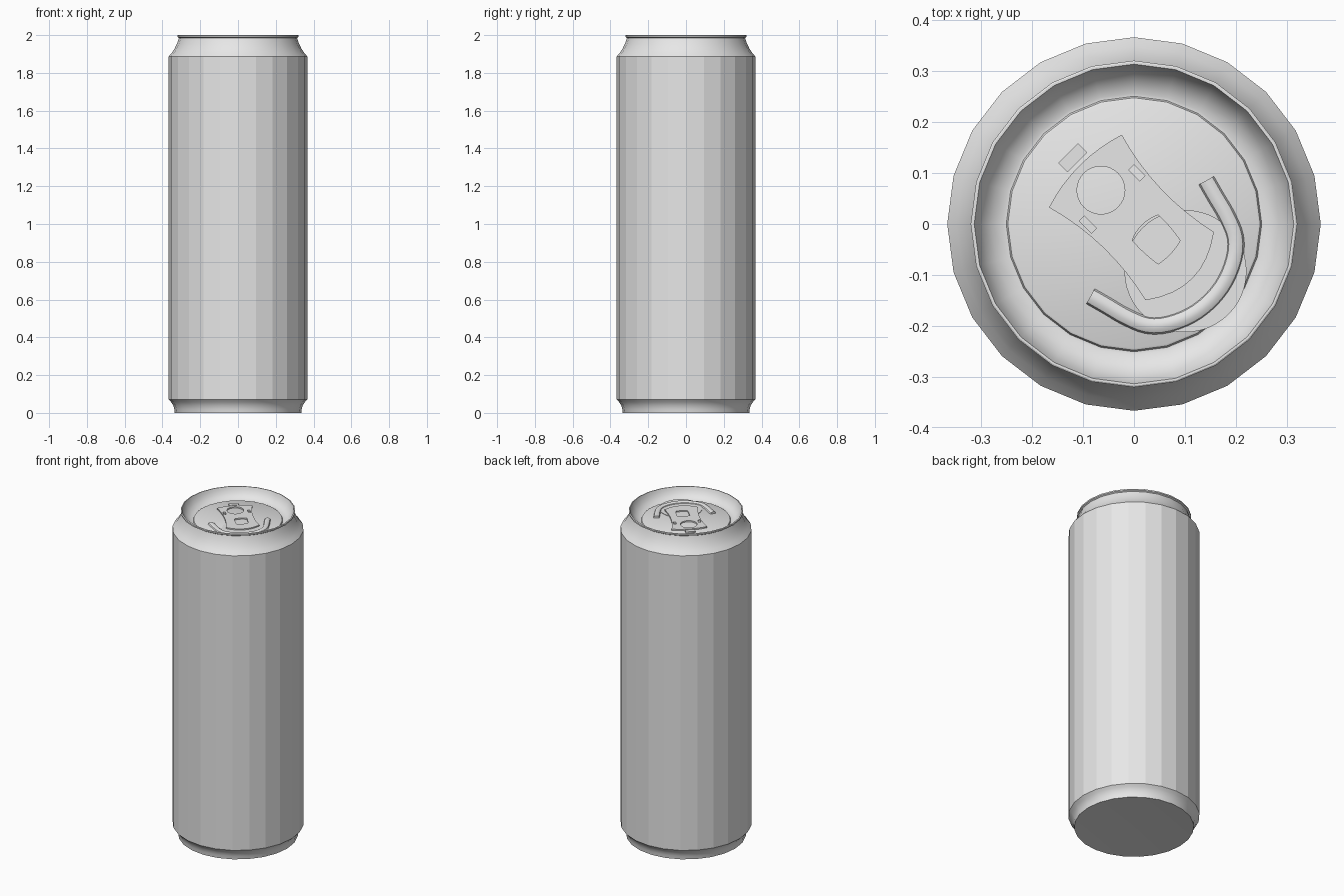
import bpy, bmesh, math
from mathutils import Matrix, Vector

if "Cube" in bpy.data.objects:
    bpy.data.objects.remove(bpy.data.objects["Cube"], do_unlink=True)

SIDES = 24
PANEL_Z = 1.945

metal = bpy.data.materials.new("plain_grey_metal")
metal.use_nodes = True
metal.diffuse_color = (0.8, 0.8, 0.8, 1)
metal.node_tree.nodes["Principled BSDF"].inputs["Base Color"].default_value = (0.8, 0.8, 0.8, 1)

# Opener parts use a frame whose +x points to the drinking mouth
TURN = Matrix.Rotation(math.radians(-45), 4, "Z")


def add_mesh(name, mesh, smooth=False):
    obj = bpy.data.objects.new(name, mesh)
    bpy.context.collection.objects.link(obj)
    mesh.materials.clear()
    mesh.materials.append(metal)
    if smooth:
        bpy.ops.object.select_all(action="DESELECT")
        obj.select_set(True)
        bpy.context.view_layer.objects.active = obj
        bpy.ops.object.shade_smooth_by_angle(angle=math.radians(32))
    return obj


def lathe(name, profile, smooth=True):
    """Spin (radius, height) points around z; listed from the outside bottom up."""
    bm = bmesh.new()
    verts = [bm.verts.new((r, 0, z)) for r, z in profile]
    edges = [bm.edges.new(pair) for pair in zip(verts, verts[1:])]
    bmesh.ops.spin(bm, geom=verts + edges, cent=(0, 0, 0), axis=(0, 0, 1),
                   angle=math.tau, steps=SIDES, use_duplicate=False)
    bmesh.ops.remove_doubles(bm, verts=bm.verts, dist=0.0005)
    bmesh.ops.recalc_face_normals(bm, faces=bm.faces)
    # Open shells: the outermost face must point away from the axis
    outer = max(bm.faces, key=lambda f: f.calc_center_median().xy.length)
    if outer.normal.xy.dot(outer.calc_center_median().xy) < 0:
        bmesh.ops.reverse_faces(bm, faces=bm.faces)
    mesh = bpy.data.meshes.new(name)
    bm.to_mesh(mesh)
    bm.free()
    return add_mesh(name, mesh, smooth)


def curve_to_mesh(name, curve, matrix, smooth=False):
    temp = bpy.data.objects.new("temp_curve", curve)
    bpy.context.collection.objects.link(temp)
    depsgraph = bpy.context.evaluated_depsgraph_get()
    mesh = bpy.data.meshes.new_from_object(temp.evaluated_get(depsgraph))
    bpy.data.objects.remove(temp, do_unlink=True)
    mesh.transform(matrix)
    mesh.name = name
    return add_mesh(name, mesh, smooth)


def plate(name, outlines, bottom, top):
    """Flat plate from closed outlines; inner outlines become holes."""
    curve = bpy.data.curves.new(name, "CURVE")
    curve.dimensions = "2D"
    curve.fill_mode = "BOTH"
    curve.extrude = (top - bottom) / 2
    for points in outlines:
        spline = curve.splines.new("POLY")
        spline.points.add(len(points) - 1)
        for target, (x, y) in zip(spline.points, points):
            target.co = (x, y, 0, 1)
        spline.use_cyclic_u = True
    lift = Matrix.Translation((0, 0, (top + bottom) / 2))
    return curve_to_mesh(name, curve, lift @ TURN)


def bowed(corners, bows, steps=8):
    """Polygon whose sides bulge outward (positive) or inward (negative)."""
    points = []
    for i, bow in enumerate(bows):
        a, b = Vector(corners[i]), Vector(corners[(i + 1) % len(corners)])
        side = (b - a).normalized()
        out = Vector((side.y, -side.x))
        for k in range(steps):
            t = k / steps
            points.append(a.lerp(b, t) + out * bow * 4 * t * (1 - t))
    return points


def circle(x, y, r, n=32):
    return [(x + r * math.cos(math.tau * k / n), y + r * math.sin(math.tau * k / n))
            for k in range(n)]


def rect(x, y, w, d):
    return [(x + sx * w / 2, y + sy * d / 2) for sx, sy in ((-1, -1), (1, -1), (1, 1), (-1, 1))]


# Can shell: shallow domed base, faceted wall, then neck, rim, bowl and panel
lathe("base", [(0, 0.012), (0.335, 0), (0.337, 0.02), (0.343, 0.04),
               (0.354, 0.057), (0.367, 0.07)])
lathe("body_wall", [(0.367, 0.07), (0.367, 1.887)], smooth=False)
lathe("neck_and_lid", [
    (0.367, 1.887), (0.349, 1.908), (0.335, 1.93), (0.324, 1.953), (0.316, 1.975),
    (0.313, 1.985), (0.321, 1.99), (0.321, 1.998), (0.318, 2.0), (0.314, 2.0),
    (0.309, 1.985), (0.298, 1.964), (0.28, 1.946), (0.257, 1.936),
    (0.251, 1.936), (0.248, 1.943), (0.244, PANEL_Z), (0, PANEL_Z)])

# Raised mouth plate under the tab
plate("mouth_plate", [circle(0.137, 0.006, 0.12, 48)], PANEL_Z - 0.002, PANEL_Z + 0.003)

# Pull tab with finger hole, window and two slits
tab_outline = bowed([(-0.141, -0.095), (0.122, -0.09), (0.122, 0.1), (-0.141, 0.107)],
                    [-0.017, 0.035, -0.017, 0.016])
window = bowed([(0.02, -0.025), (0.089, -0.022), (0.087, 0.041), (0.021, 0.046)],
               [0.002, 0.004, 0.002, 0.008])
plate("pull_tab", [tab_outline, circle(-0.093, 0.001, 0.047), window,
                   rect(-0.067, 0.075, 0.03, 0.014), rect(-0.063, -0.065, 0.034, 0.014)],
      PANEL_Z + 0.002, PANEL_Z + 0.01)

# Small stop block beyond the finger end
plate("stop_block", [rect(-0.177, 0.007, 0.026, 0.055)], PANEL_Z - 0.002, PANEL_Z + 0.009)

# Raised bead curling around the mouth
half = [(0.215, 0), (0.205, 0.06), (0.17, 0.12), (0.115, 0.142), (0.075, 0.151), (0.04, 0.161)]
path = half[::-1] + [(x, -y) for x, y in half[1:]]
bead = bpy.data.curves.new("mouth_bead", "CURVE")
bead.dimensions = "3D"
bead.bevel_depth = 0.017
bead.bevel_resolution = 3
bead.use_fill_caps = True
spline = bead.splines.new("NURBS")
spline.points.add(len(path) - 1)
for target, (x, y) in zip(spline.points, path):
    target.co = (x, y, 0, 1)
spline.order_u = 3
spline.use_endpoint_u = True
spline.resolution_u = 4
flatten = Matrix.Diagonal((1, 1, 0.75, 1))
curve_to_mesh("mouth_bead", bead,
              Matrix.Translation((0, 0, PANEL_Z)) @ TURN @ flatten, smooth=True)
